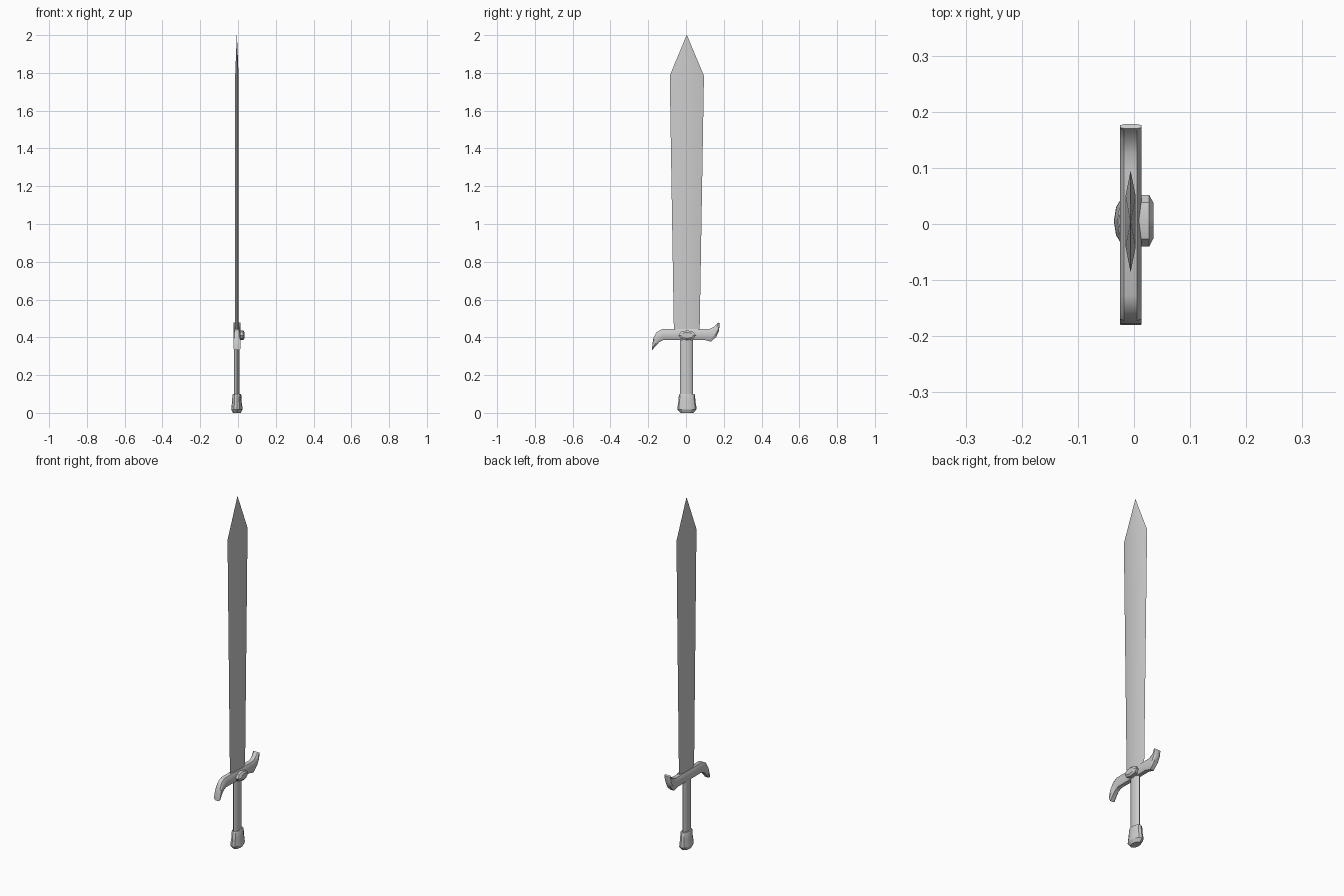
import bpy, bmesh, math

cube = bpy.data.objects.get("Cube")
if cube:
    bpy.data.objects.remove(cube, do_unlink=True)

steel = bpy.data.materials.new("plain_grey")
steel.use_nodes = True
GREY = (0.6, 0.6, 0.6, 1)
steel.diffuse_color = GREY
steel.node_tree.nodes["Principled BSDF"].inputs["Base Color"].default_value = GREY
CX = -0.006  # middle plane of the sword


def loft(name, rings, angle=30):
    """Skin a list of equal-sized rings of points and cap both ends."""
    bm = bmesh.new()
    loops = [[bm.verts.new(p) for p in ring] for ring in rings]
    n = len(loops[0])
    for a, b in zip(loops, loops[1:]):
        for i in range(n):
            j = (i + 1) % n
            bm.faces.new((a[i], a[j], b[j], b[i]))
    bm.faces.new(loops[0])
    bm.faces.new(loops[-1])
    bmesh.ops.remove_doubles(bm, verts=bm.verts, dist=0.00001)
    bmesh.ops.recalc_face_normals(bm, faces=bm.faces)
    mesh = bpy.data.meshes.new(name)
    bm.to_mesh(mesh)
    bm.free()
    mesh.materials.append(steel)
    obj = bpy.data.objects.new(name, mesh)
    bpy.context.collection.objects.link(obj)
    bpy.ops.object.select_all(action='DESELECT')
    obj.select_set(True)
    bpy.context.view_layer.objects.active = obj
    bpy.ops.object.shade_smooth_by_angle(angle=math.radians(angle))
    return obj


def oval(n, half_a, half_b, turn=0.0):
    steps = [2 * math.pi * (i + turn) / n for i in range(n)]
    return [(half_a * math.cos(t), half_b * math.sin(t)) for t in steps]


# Blade: flattened six-sided section that widens upward, then a point
def blade_ring(z, y0, y1, thick):
    mid, half = (y0 + y1) / 2, (y1 - y0) / 2
    section = [(0, -1), (1, -0.5), (1, 0.5), (0, 1), (-1, 0.5), (-1, -0.5)]
    return [(CX + thick * x, mid + half * y, z) for x, y in section]


loft("blade", [
    blade_ring(0.42, -0.064, 0.072, 0.009),
    blade_ring(1.785, -0.086, 0.095, 0.009),
    blade_ring(2.0, 0.003, 0.005, 0.0005),
])

# Crossguard: chamfered bar, one end curling down and the other up
# each station is top (y, z) and bottom (y, z)
stations = [
    (-0.178, 0.365, -0.18, 0.332),
    (-0.172, 0.400, -0.162, 0.352),
    (-0.155, 0.428, -0.142, 0.374),
    (-0.128, 0.443, -0.118, 0.387),
    (0.095, 0.443, 0.095, 0.387),
    (0.125, 0.444, 0.132, 0.377),
    (0.148, 0.456, 0.160, 0.402),
    (0.162, 0.469, 0.175, 0.435),
    (0.170, 0.479, 0.178, 0.474),
]
bar = [(-0.6, 0), (0.6, 0), (1, 0.25), (1, 0.75),
       (0.6, 1), (-0.6, 1), (-1, 0.75), (-1, 0.25)]
loft("crossguard", [
    [(CX + 0.019 * x, y0 + (y1 - y0) * t, z0 + (z1 - z0) * t) for x, t in bar]
    for y0, z0, y1, z1 in stations
])

# Grip: slim oval shaft
loft("grip", [
    [(CX + x, 0.002 + y, z) for x, y in oval(8, 0.014, 0.034)]
    for z in (0.08, 0.41)
], 50)

# Pommel: flared oval cap
flare = [(0.0, 0.021, 0.034), (0.018, 0.030, 0.050), (0.032, 0.029, 0.050),
         (0.06, 0.025, 0.045), (0.094, 0.024, 0.043), (0.1, 0.021, 0.039)]
loft("pommel", [
    [(CX + x, 0.005 + y, z) for x, y in oval(12, hx, hy)]
    for z, hx, hy in flare
])

# Guard stud: faceted oval on the +x face
loft("guard_stud", [
    [(x, 0.006 + y, 0.411 + z) for y, z in oval(8, hy, hz)]
    for x, hy, hz in ((0.008, 0.046, 0.026), (0.027, 0.046, 0.026),
                      (0.035, 0.031, 0.016))
])
